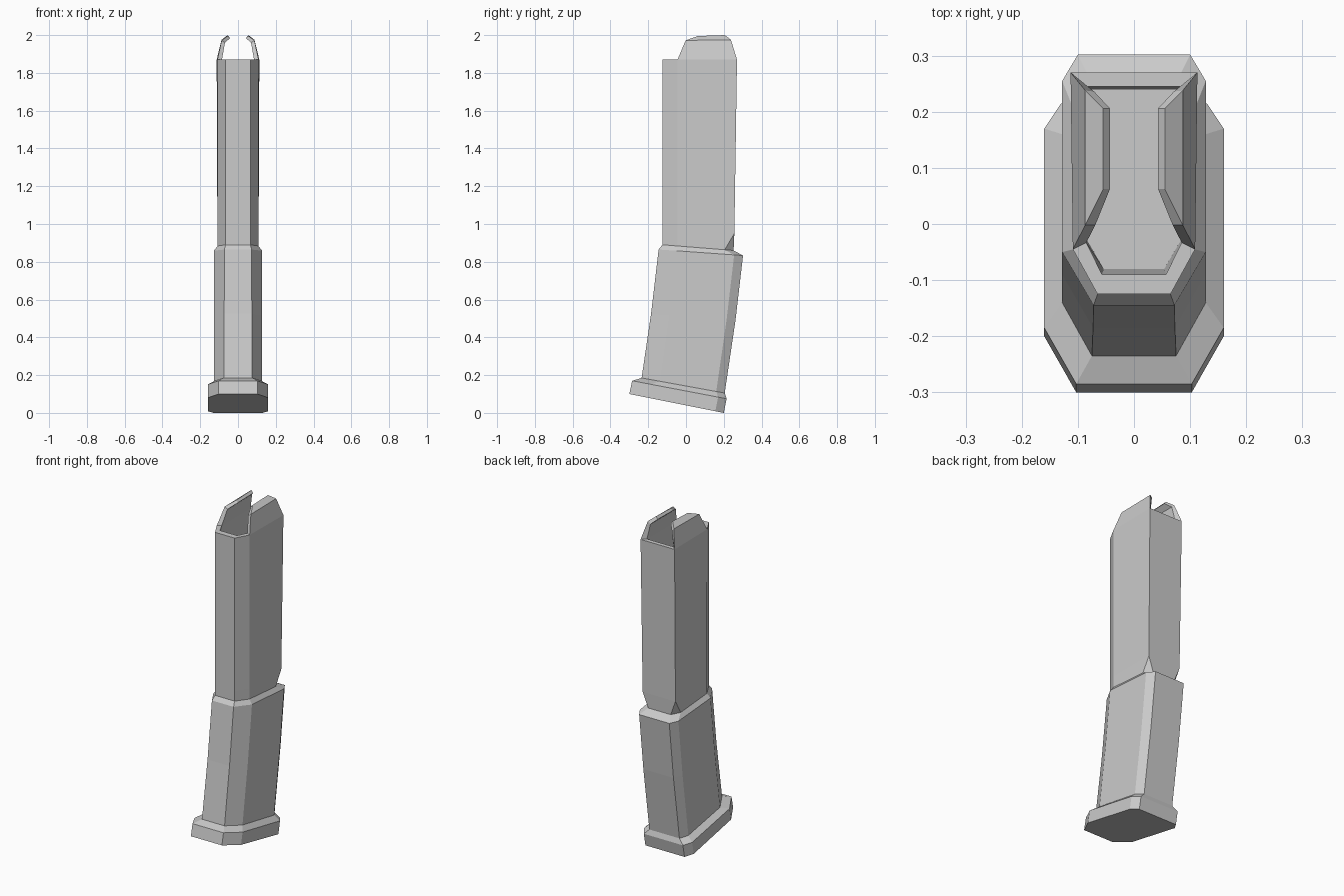
import bpy, bmesh

if "Cube" in bpy.data.objects:
    bpy.data.objects.remove(bpy.data.objects["Cube"])


def ring(pts, zf, zb):
    """Mirror a right-hand outline (front to back) into a loop tilted from zf to zb."""
    y0, y1 = pts[0][1], pts[-1][1]
    half = [(x, y, zf + (zb - zf) * (y - y0) / (y1 - y0)) for x, y in pts]
    return half + [(-x, y, z) for x, y, z in reversed(half)]


def finish(bm, name):
    bmesh.ops.remove_doubles(bm, verts=bm.verts, dist=0.0005)
    mesh = bpy.data.meshes.new(name)
    bm.to_mesh(mesh)
    bm.free()
    obj = bpy.data.objects.new(name, mesh)
    bpy.context.collection.objects.link(obj)
    return obj


def loft(name, rings, cap_start=False, cap_end=False, skip=()):
    """Bridge successive rings; skip holds (row, segment) quads left open."""
    bm = bmesh.new()
    loops = [[bm.verts.new(p) for p in r] for r in rings]
    for row, (a, b) in enumerate(zip(loops, loops[1:])):
        n = len(a)
        for i in range(n):
            if (row, i) not in skip:
                j = (i + 1) % n
                bm.faces.new((a[i], a[j], b[j], b[i]))
    if cap_start:
        bm.faces.new(loops[0][::-1])
    if cap_end:
        bm.faces.new(loops[-1])
    return finish(bm, name)


# Tilted base plate
plate_bottom = ring([(.103, -.30), (.16, -.20), (.16, .155), (.13, .20)], .10, 0)
plate_top = ring([(.103, -.285), (.16, -.185), (.16, .17), (.13, .215)], .17, .075)
body_foot = ring([(.075, -.235), (.128, -.14), (.128, .16), (.10, .205)], .185, .105)
loft("base_plate", [plate_bottom, plate_top, body_foot], cap_start=True)

# Curved lower body with a bevelled shoulder
body_mid = ring([(.073, -.185), (.128, -.09), (.128, .215), (.10, .262)], .525, .49)
shoulder = ring([(.072, -.145), (.128, -.05), (.128, .255), (.10, .302)], .865, .833)
neck = ring([(.065, -.125), (.108, -.045), (.108, .205), (.075, .252)], .89, .86)
loft("lower_body", [body_foot, body_mid, shoulder, neck])

# Hollow upper body: outer wall, rim, inner wall, floor
chamfer_end = ring([(.065, -.125), (.108, -.045), (.109, .256), (.109, .256)], .95, .95)
rim_out = ring([(.065, -.125), (.109, -.045), (.113, .27), (.113, .27)], 1.87, 1.87)
rim_in = ring([(.057, -.09), (.085, -.033), (.088, .245), (.088, .245)], 1.87, 1.87)
floor = ring([(.054, -.08), (.083, -.03), (.086, .24), (.086, .24)], .95, .95)
loft("upper_body", [neck, chamfer_end, rim_out, rim_in, floor],
     cap_end=True, skip={(2, 1), (2, 5)})

# Bent feed lips, right one modelled and mirrored
front = [(.109, -.045, 1.87), (.087, -.002, 1.972), (.055, .062, 1.995),
         (.043, .062, 1.983), (.069, -.002, 1.96), (.085, -.033, 1.87)]
back = [(.113, .27, 1.87), (.087, .238, 1.975), (.055, .206, 2.0),
        (.043, .206, 1.985), (.071, .236, 1.96), (.088, .245, 1.87)]
bm = bmesh.new()
f, b = ([bm.verts.new(p) for p in side] for side in (front, back))
for i in range(5):
    bm.faces.new((f[i], f[i + 1], b[i + 1], b[i]))
for end in (f, b):
    bm.faces.new((end[0], end[1], end[4], end[5]))
    bm.faces.new((end[1], end[2], end[3], end[4]))
bm.faces.new((f[5], f[0], b[0], b[5]))
bmesh.ops.recalc_face_normals(bm, faces=bm.faces)
lips = finish(bm, "feed_lips")
lips.modifiers.new("mirror", "MIRROR").use_clip = True
